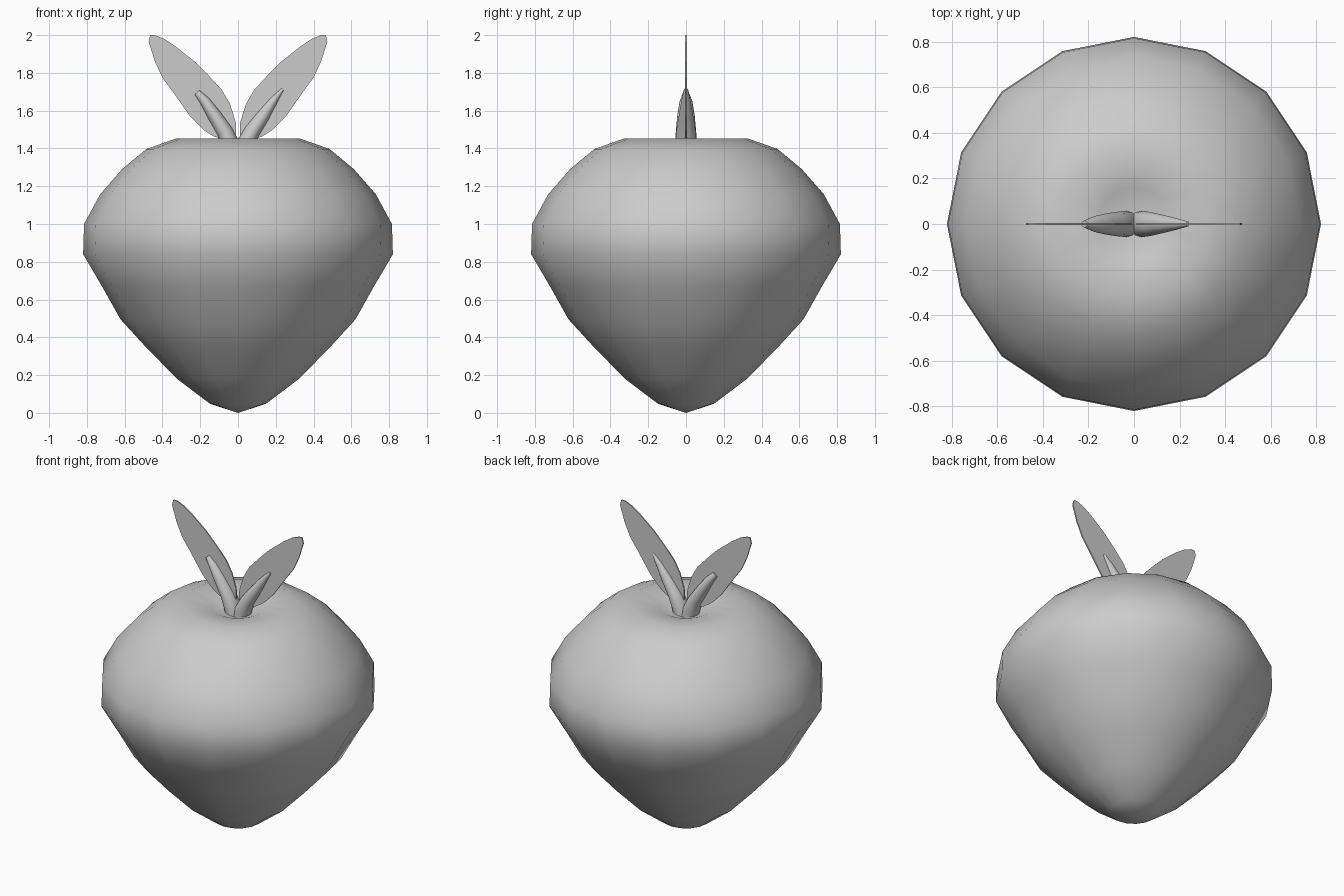
import bpy, bmesh
from math import sin, cos, tau
from mathutils import Vector

if "Cube" in bpy.data.objects:
    bpy.data.objects.remove(bpy.data.objects["Cube"])


def finish(name, bm, angle=None):
    bmesh.ops.recalc_face_normals(bm, faces=bm.faces)
    me = bpy.data.meshes.new(name)
    bm.to_mesh(me)
    bm.free()
    ob = bpy.data.objects.new(name, me)
    bpy.context.collection.objects.link(ob)
    if angle is not None:
        bpy.ops.object.select_all(action='DESELECT')
        ob.select_set(True)
        bpy.context.view_layer.objects.active = ob
        bpy.ops.object.shade_smooth_by_angle(angle=angle)
    return ob


def skin(bm, rings):
    for a, b in zip(rings, rings[1:]):
        n = max(len(a), len(b))
        for i in range(n):
            j = (i + 1) % n
            if len(a) == 1:
                bm.faces.new((a[0], b[j], b[i]))
            elif len(b) == 1:
                bm.faces.new((a[i], a[j], b[0]))
            else:
                bm.faces.new((a[i], a[j], b[j], b[i]))


def lathe(name, profile, sides):
    bm = bmesh.new()
    rings = []
    for r, z in profile:
        count = sides if r > 0 else 1
        rings.append([bm.verts.new((r * cos(tau * i / sides), r * sin(tau * i / sides), z))
                      for i in range(count)])
    skin(bm, rings)
    return finish(name, bm, 1.2)


def prong(name, path, sides=12):
    # path entries: x, z, half width in the xz plane, half width in y
    bm = bmesh.new()
    rings = []
    for k, (x, z, w, d) in enumerate(path):
        p, q = path[max(k - 1, 0)], path[min(k + 1, len(path) - 1)]
        t = Vector((q[0] - p[0], 0, q[1] - p[1])).normalized()
        if k == 0:
            t = Vector((0, 0, 1))
        side = Vector((t.z, 0, -t.x))
        rings.append([bm.verts.new(Vector((x, 0, z)) + side * w * cos(tau * i / sides)
                                   + Vector((0, d * sin(tau * i / sides), 0)))
                      for i in range(sides)])
    skin(bm, rings)
    bm.faces.new(rings[0])
    bm.faces.new(rings[-1])
    return finish(name, bm, 1.0)


def leaf(name, outline, sign, thick=0.008):
    bm = bmesh.new()
    f = bm.faces.new([bm.verts.new((sign * x, -thick / 2, z)) for x, z in outline])
    ext = bmesh.ops.extrude_face_region(bm, geom=[f])
    for v in ext['geom']:
        if isinstance(v, bmesh.types.BMVert):
            v.co.y += thick
    return finish(name, bm)


# Fruit body with a shallow dimple on top
lathe("fruit_body", [
    (0, 0), (0.148, 0.048), (0.32, 0.178), (0.48, 0.34), (0.622, 0.495),
    (0.72, 0.67), (0.82, 0.84), (0.815, 1.0), (0.73, 1.157), (0.614, 1.29),
    (0.485, 1.397), (0.33, 1.452), (0.16, 1.425), (0, 1.36)], 16)

# Forked stem
prong("stem_left", [
    (-0.022, 1.34, 0.05, 0.056), (-0.04, 1.42, 0.05, 0.057), (-0.07, 1.49, 0.043, 0.054),
    (-0.125, 1.575, 0.037, 0.046), (-0.175, 1.65, 0.028, 0.034), (-0.217, 1.697, 0.018, 0.015)])
prong("stem_right", [
    (0.022, 1.34, 0.05, 0.056), (0.04, 1.42, 0.05, 0.057), (0.075, 1.49, 0.043, 0.052),
    (0.135, 1.575, 0.035, 0.038), (0.19, 1.655, 0.022, 0.024), (0.236, 1.713, 0.008, 0.011)])

# Thin flat leaves
outline = [
    (0.01, 1.47), (0.012, 1.54), (0.042, 1.635), (0.085, 1.71), (0.15, 1.78), (0.23, 1.86),
    (0.33, 1.94), (0.39, 1.98), (0.44, 2.0), (0.465, 2.0), (0.473, 1.965), (0.44, 1.86),
    (0.40, 1.775), (0.345, 1.70), (0.254, 1.57), (0.185, 1.5), (0.13, 1.464), (0.07, 1.445)]
leaf("leaf_left", outline, -1)
leaf("leaf_right", outline, 1)
